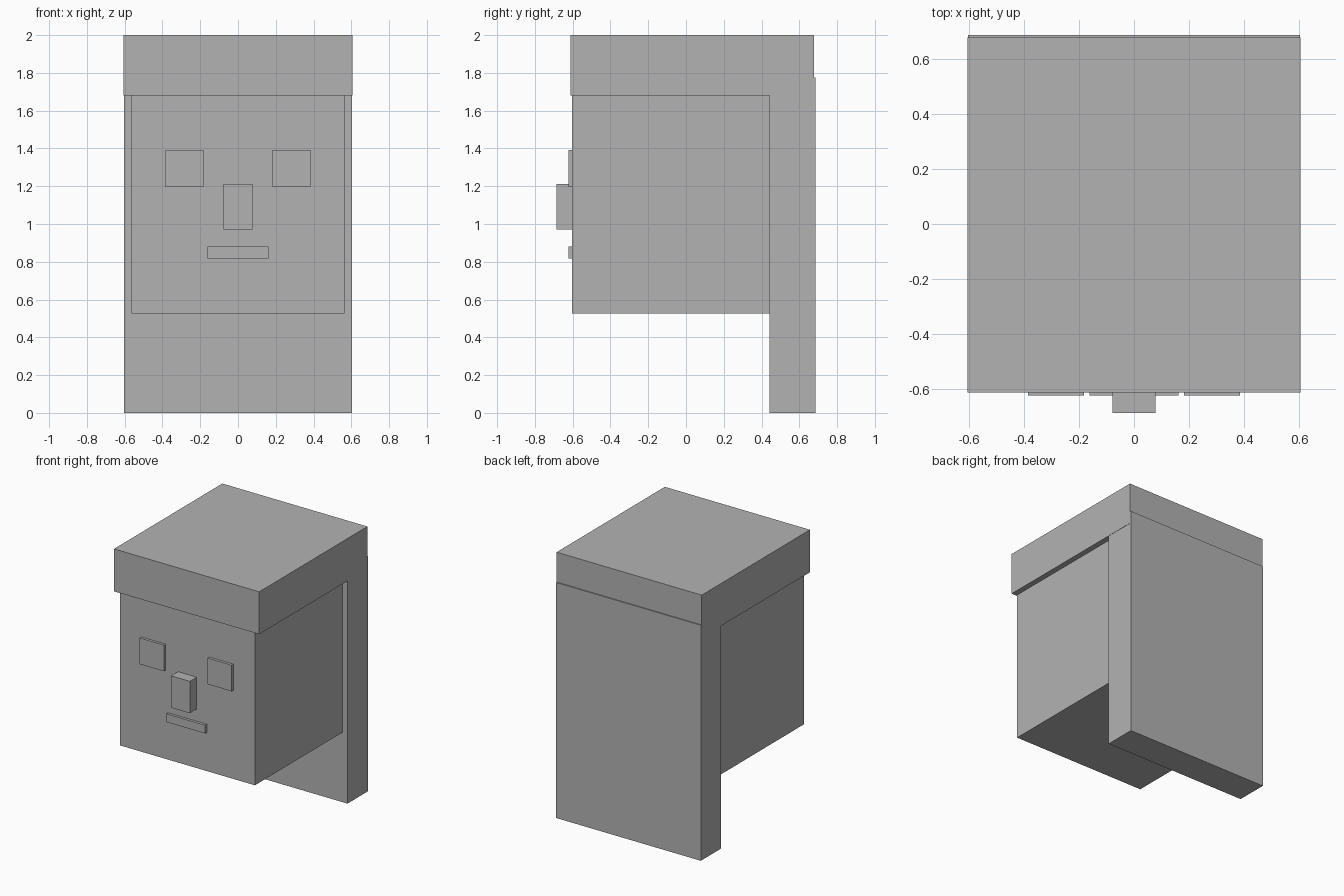
import bpy

if "Cube" in bpy.data.objects:
    bpy.data.objects.remove(bpy.data.objects["Cube"])

grey = bpy.data.materials.new("plain grey")
grey.diffuse_color = (0.45, 0.45, 0.45, 1)
grey.use_nodes = True
grey.node_tree.nodes["Principled BSDF"].inputs["Base Color"].default_value = grey.diffuse_color


def box(name, x, y, z):
    """Axis-aligned box from (min, max) ranges."""
    bpy.ops.mesh.primitive_cube_add(size=1, location=[(a + b) / 2 for a, b in (x, y, z)])
    ob = bpy.context.object
    ob.name = ob.data.name = name
    for v in ob.data.vertices:
        for i, (a, b) in enumerate((x, y, z)):
            v.co[i] *= b - a
    ob.data.materials.append(grey)
    return ob


# Head block
box("head", (-0.563, 0.563), (-0.603, 0.46), (0.527, 1.70))

# Hair: cap on top and long slab down the back
box("hair_cap", (-0.605, 0.605), (-0.612, 0.677), (1.68, 2.0))
box("hair_back", (-0.603, 0.603), (0.443, 0.685), (0.0, 1.775))

# Face features
for side, s in (("left", -1), ("right", 1)):
    box(side + "_eye", sorted((s * 0.182, s * 0.384)), (-0.623, -0.59), (1.195, 1.392))
box("nose", (-0.078, 0.078), (-0.685, -0.59), (0.972, 1.212))
box("mouth", (-0.162, 0.162), (-0.623, -0.59), (0.818, 0.88))
